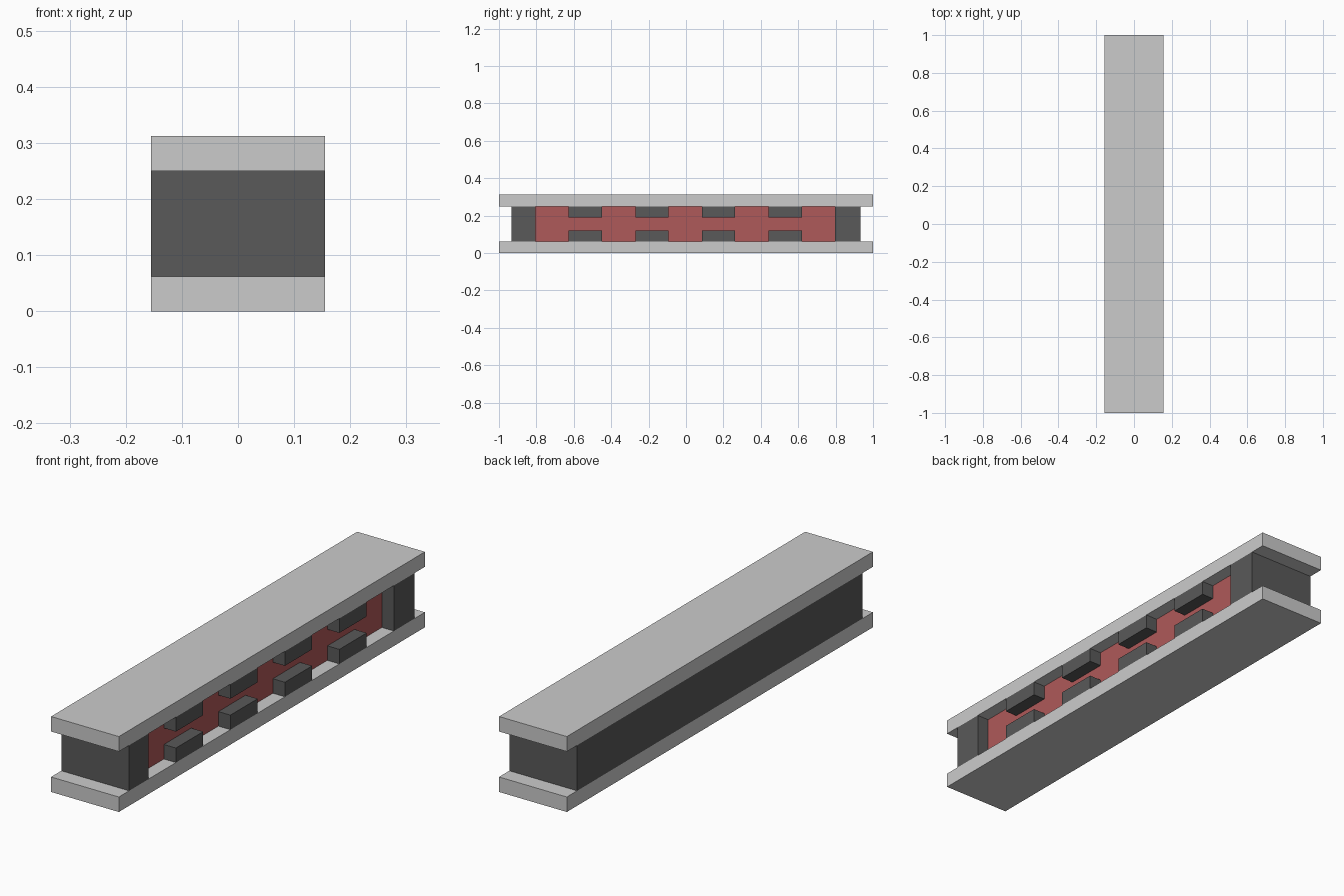
import bpy

if "Cube" in bpy.data.objects:
    bpy.data.objects.remove(bpy.data.objects["Cube"])


def material(name, color):
    m = bpy.data.materials.new(name)
    m.diffuse_color = (*color, 1)
    m.use_nodes = True
    m.node_tree.nodes["Principled BSDF"].inputs["Base Color"].default_value = m.diffuse_color
    return m


DARK = material("dark_grey", (0.1, 0.1, 0.1))
RED = material("red", (0.43, 0.1, 0.1))


def box(name, x, y, z, mat=None):
    """Box from (min, max) pairs on each axis."""
    centre = [(a + b) / 2 for a, b in (x, y, z)]
    bpy.ops.mesh.primitive_cube_add(size=1, location=centre)
    ob = bpy.context.object
    ob.name = name
    ob.scale = [b - a for a, b in (x, y, z)]
    bpy.ops.object.transform_apply(location=False, rotation=False, scale=True)
    if mat:
        ob.data.materials.append(mat)
    return ob


W = 0.155                      # half width
Z0, Z1, TOP = 0.062, 0.25, 0.312
FLOOR = 0.10                   # x of the recessed panel face
BACK = 0.09
STEP = 0.178                   # block width and gap
Y0, Y1 = -0.805, -0.805 + 9 * STEP

# top and bottom slabs
box("bottom_slab", (-W, W), (-1, 1), (0, Z0))
box("top_slab", (-W, W), (-1, 1), (Z1, TOP))

# core wall with a pillar at each end of the recess
box("core_wall", (-W, BACK), (-0.933, 0.933), (Z0, Z1), DARK)
box("front_pillar", (BACK, W), (-0.933, Y0), (Z0, Z1), DARK)
box("back_pillar", (BACK, W), (Y1, 0.933), (Z0, Z1), DARK)

# red panel at the back of the recess
box("red_panel", (BACK, FLOOR), (Y0, Y1), (Z0, Z1), RED)

# upper and lower rows of blocks
for i in range(4):
    y = Y0 + (2 * i + 1) * STEP
    box(f"lower_block_{i + 1}", (FLOOR, W), (y, y + STEP), (Z0, 0.122), DARK)
    box(f"upper_block_{i + 1}", (FLOOR, W), (y, y + STEP), (0.19, Z1), DARK)
